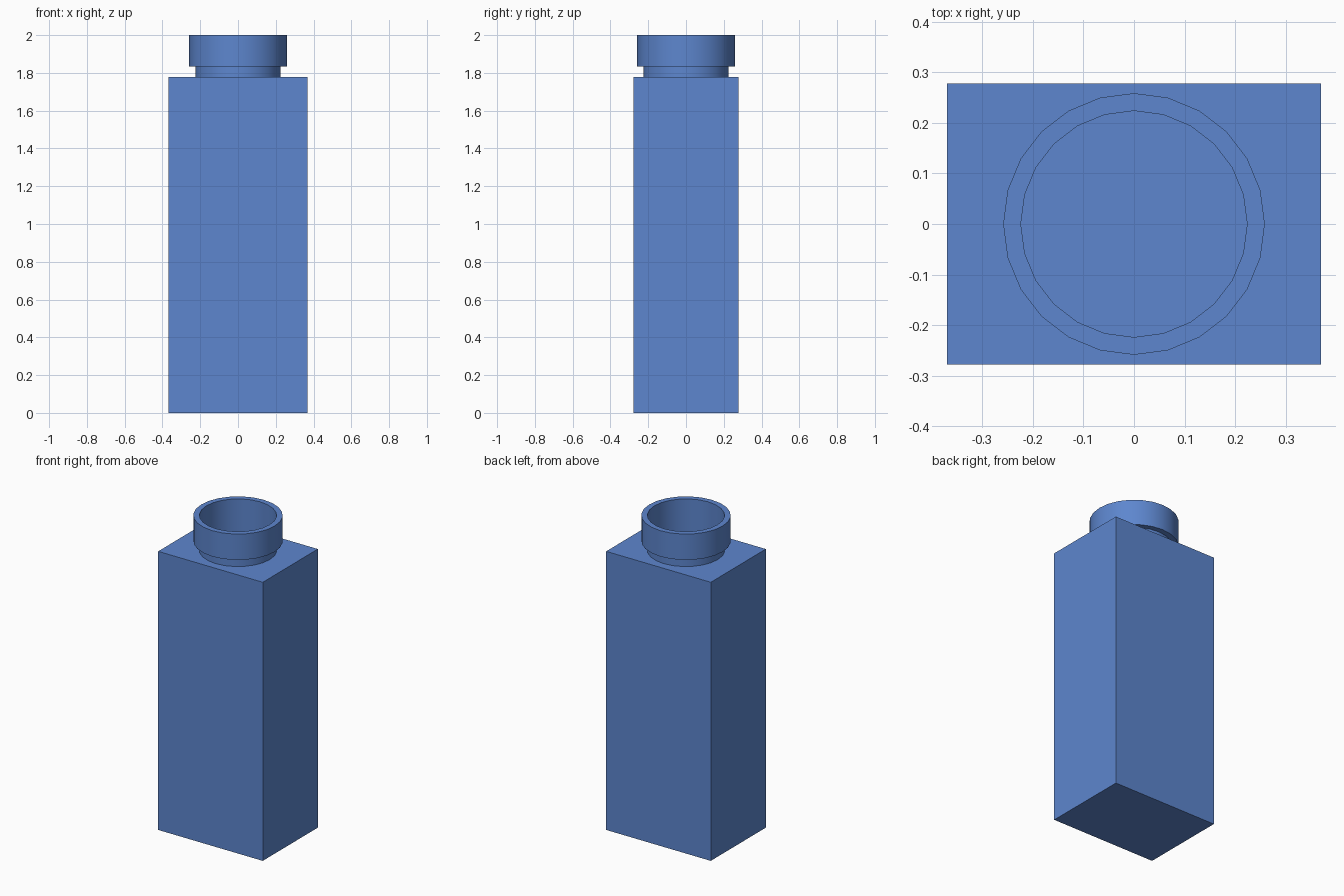
import bpy, bmesh
from math import cos, sin, tau

if "Cube" in bpy.data.objects:
    bpy.data.objects.remove(bpy.data.objects["Cube"])

SIDES = 24
HX, HY, TOP = 0.369, 0.2775, 1.777
NECK_R, LIP_R, LIP_Z = 0.2245, 0.2584, 1.835

blue = bpy.data.materials.new("blue")
blue.diffuse_color = (0.11, 0.24, 0.62, 1)
blue.use_nodes = True
blue.node_tree.nodes["Principled BSDF"].inputs["Base Color"].default_value = blue.diffuse_color


def ring(bm, r, z):
    return [bm.verts.new((r * cos(tau * i / SIDES), r * sin(tau * i / SIDES), z))
            for i in range(SIDES)]


def bridge(bm, a, b):
    n = len(a)
    for i in range(n):
        j = (i + 1) % n
        bm.faces.new((a[i], a[j], b[j], b[i]))


def finish(bm, name):
    mesh = bpy.data.meshes.new(name)
    bm.to_mesh(mesh)
    bm.free()
    mesh.materials.append(blue)
    obj = bpy.data.objects.new(name, mesh)
    bpy.context.collection.objects.link(obj)
    return obj


# Hollow rectangular body, with a round opening in its top
bm = bmesh.new()
corners = [(-HX, -HY), (HX, -HY), (HX, HY), (-HX, HY)]
low = [bm.verts.new((x, y, 0)) for x, y in corners]
high = [bm.verts.new((x, y, TOP)) for x, y in corners]
bm.faces.new(low[::-1])
bridge(bm, low, high)
hole = ring(bm, NECK_R, TOP)
rim = [bm.edges.new((hole[i], hole[(i + 1) % SIDES])) for i in range(SIDES)]
rim += [bm.edges.get((high[i], high[(i + 1) % 4])) for i in range(4)]
bmesh.ops.triangle_fill(bm, edges=rim, use_beauty=True, normal=(0, 0, 1))
bm.normal_update()
for f in bm.faces:
    if f.calc_center_median().z > TOP - 0.001 and f.normal.z < 0:
        f.normal_flip()
finish(bm, "body")

# Open neck with a wider lip, and the inside wall
bm = bmesh.new()
profile = [(NECK_R, TOP), (NECK_R, LIP_Z), (LIP_R, LIP_Z), (LIP_R, 2.0),
           (NECK_R - 0.001, 2.0), (NECK_R - 0.001, TOP)]
rings = [ring(bm, r, z) for r, z in profile]
for a, b in zip(rings, rings[1:]):
    bridge(bm, a, b)
neck = finish(bm, "neck_and_lip")
bpy.context.view_layer.objects.active = neck
neck.select_set(True)
bpy.ops.object.shade_smooth_by_angle()
